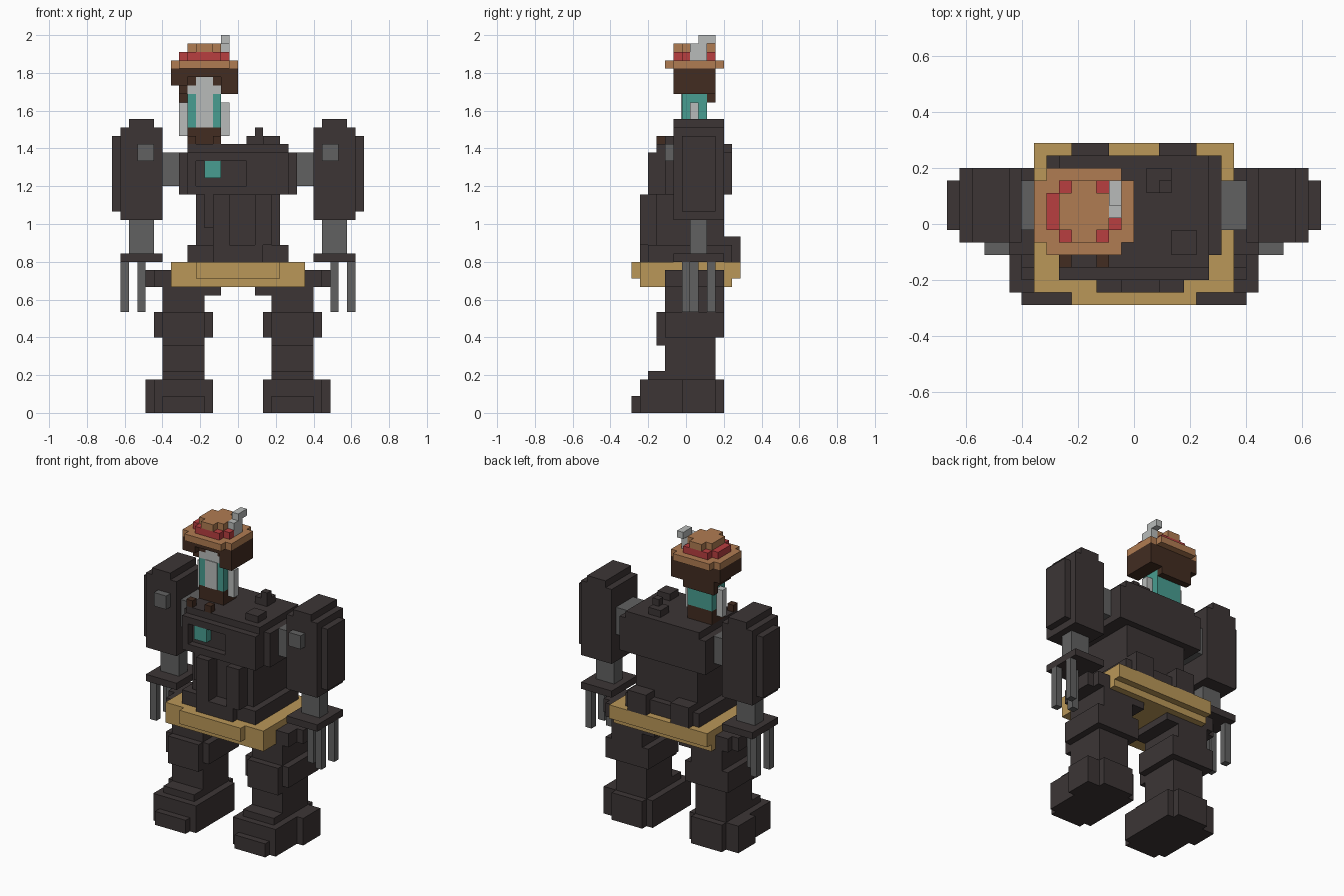
import bpy, bmesh

if "Cube" in bpy.data.objects:
    bpy.data.objects.remove(bpy.data.objects["Cube"])

U = 2 / 45      # edge of one building block
Y_MID = 6.5     # depth is counted in blocks from the front


def material(name, r, g, b):
    def lin(c):
        c /= 255
        return c / 12.92 if c <= 0.04045 else ((c + 0.055) / 1.055) ** 2.4
    colour = (lin(r), lin(g), lin(b), 1)
    m = bpy.data.materials.new(name)
    m.use_nodes = True
    m.diffuse_color = colour
    bsdf = m.node_tree.nodes["Principled BSDF"]
    bsdf.inputs["Base Color"].default_value = colour
    bsdf.inputs["Roughness"].default_value = 0.9
    return m


DARK = material("charcoal", 60, 53, 53)
STEEL = material("steel grey", 97, 97, 97)
GOLD = material("gold", 186, 151, 88)
TAN = material("tan", 176, 124, 82)
RED = material("red", 184, 62, 64)
PALE = material("pale grey", 184, 187, 186)
TEAL = material("teal", 72, 158, 145)
BROWN = material("dark brown", 66, 44, 33)


def part(name, mat, *boxes, side=1):
    """Blocks given as x0, x1, y0, y1, z0, z1 in block units; side=-1 mirrors in x."""
    bm = bmesh.new()
    for x0, x1, y0, y1, z0, z1 in boxes:
        verts = bmesh.ops.create_cube(bm, size=1)["verts"]
        for v in verts:
            v.co = (side * U * (x0 if v.co.x < 0 else x1),
                    U * ((y0 if v.co.y < 0 else y1) - Y_MID),
                    U * (z0 if v.co.z < 0 else z1))
    bmesh.ops.recalc_face_normals(bm, faces=bm.faces)
    mesh = bpy.data.meshes.new(name)
    bm.to_mesh(mesh)
    bm.free()
    mesh.materials.append(mat)
    ob = bpy.data.objects.new(name, mesh)
    bpy.context.collection.objects.link(ob)
    return ob


# Torso: chest with a framed recess, stepped top, waist and pelvis
part("chest", DARK,
     (-7, 7, 4, 12, 26, 31), (-6, 6, 3, 4, 26, 31), (-6, 6, 3, 12, 31, 32))
part("chest_frame", DARK,
     (-6, -5, 2, 3, 26, 31), (1, 6, 2, 3, 26, 31),
     (-5, 1, 2, 3, 26, 27), (-5, 1, 2, 3, 30, 31))
part("chest_light", TEAL, (-4, -2, 2, 3, 28, 30))
part("chest_top_vents", DARK,
     (1, 3, 9, 11, 32, 33), (2, 3, 9, 10, 33, 34), (3, 5, 4, 6, 32, 33))
part("waist", DARK, (-5, 5, 3, 11, 20, 26))
part("waist_panels", DARK,
     (-4, -1, 2, 3, 22, 26), (-3, -1, 1, 3, 20, 26), (2, 4, 1, 3, 20, 26))
part("pelvis", DARK, (-6, 6, 2, 12, 18, 20), (-3, 3, 1, 2, 18, 20))

# Belt with thicker front and back bars
part("belt", GOLD, (-8, 8, 1, 12, 15, 18),
     (-5, 5, 0, 1, 16, 18), (-8, 8, 12, 13, 16, 18))

# Limbs, once per side
for side, label in ((1, "left"), (-1, "right")):
    def limb(name, mat, *boxes):
        part(label + "_" + name, mat, *boxes, side=side)

    limb("back_pouch", DARK, (2, 5, 11, 13, 18, 21))
    limb("shoulder_joint", STEEL, (7, 9, 6, 10, 27, 31))
    limb("upper_arm", DARK,
         (9, 14, 5, 11, 23, 34), (14, 15, 6, 10, 24, 33), (10, 13, 5, 11, 34, 35))
    limb("arm_bolt", STEEL, (10, 12, 4, 5, 30, 32))
    limb("forearm", STEEL, (10, 13, 7, 9, 19, 23))
    limb("hand", DARK, (9, 14, 5, 11, 18, 19))
    limb("fingers", STEEL,
         (13, 14, 6, 7, 12, 18), (13, 14, 9, 10, 12, 18), (11, 12, 7, 8, 12, 18))
    limb("hip", DARK,
         (8, 10, 4, 11, 15, 17), (10, 11, 6, 10, 15, 17), (2, 9, 4, 11, 14, 15))
    limb("leg", DARK, (4, 9, 4, 10, 4, 9), (4, 9, 4, 11, 9, 14))
    limb("knee", DARK, (3, 10, 4, 11, 9, 12), (4, 9, 3, 4, 8, 12))
    limb("foot", DARK,
         (3, 10, 1, 10, 0, 4), (4, 9, 0, 1, 0, 2), (4, 9, 2, 4, 4, 5),
         (10, 11, 6, 10, 0, 4), (4, 9, 10, 11, 0, 4))

# Small driver sitting on the chest
part("driver_legs", BROWN,
     (-6, -2, 6, 9, 32, 34), (-6, -5, 3, 4, 32, 33), (-3, -2, 3, 4, 32, 33))
part("driver_body", TEAL, (-6, -2, 6, 9, 34, 38))
part("driver_beard", PALE, (-5, -3, 5.9, 6, 34, 38))
part("driver_arms", PALE, (-7, -6, 7, 8, 33, 37), (-2, -1, 7, 8, 33, 37))
part("driver_face", PALE, (-6, -2, 6, 9, 38, 39), (-5, -3, 6, 9, 39, 40))
part("driver_hair", BROWN,
     (-8, 0, 5, 10, 40, 41), (-8, -6, 5, 10, 39, 40), (-7, -6, 6, 10, 38, 39),
     (-2, 0, 5, 10, 38, 40), (-6, -2, 9, 10, 38, 40), (-7, -2, 9, 10, 37, 38),
     (-6, -5, 6, 9, 39, 40), (-3, -2, 6, 9, 39, 40))

# Hat with a band and a feather
part("hat_brim", TAN, (-8, 0, 5, 10, 41, 42), (-7, -1, 4, 11, 41, 42))
part("hat_band", RED,
     (-7, -2, 6, 9, 42, 43), (-2, -1, 6, 7, 42, 43), (-6, -2, 5, 10, 42, 43))
part("hat_crown", TAN, (-6, -2, 6, 9, 43, 44), (-5, -3, 5, 10, 43, 44))
part("hat_feather", PALE, (-2, -1, 7, 9, 42, 44), (-2, -1, 8, 10, 44, 45))
